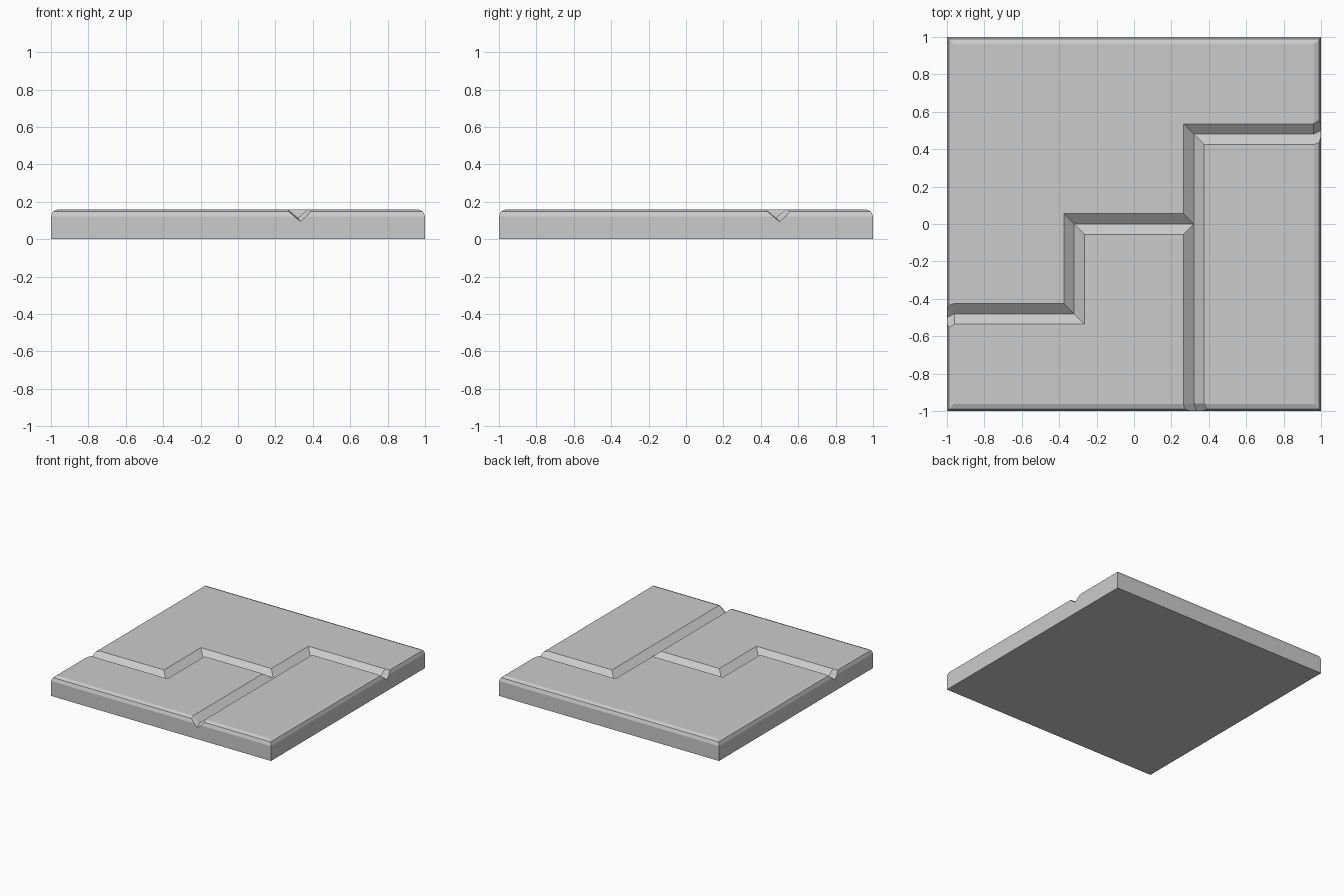
import bpy, bmesh
from mathutils import Vector

if "Cube" in bpy.data.objects:
    bpy.data.objects.remove(bpy.data.objects["Cube"])


def make_object(name, bm):
    bmesh.ops.recalc_face_normals(bm, faces=bm.faces)
    mesh = bpy.data.meshes.new(name)
    bm.to_mesh(mesh)
    bm.free()
    obj = bpy.data.objects.new(name, mesh)
    bpy.context.collection.objects.link(obj)
    return obj


def loft(name, rings):
    """Closed solid through equal-length rings of points."""
    bm = bmesh.new()
    rows = [[bm.verts.new(p) for p in ring] for ring in rings]
    n = len(rows[0])
    for a, b in zip(rows, rows[1:]):
        for i in range(n):
            j = (i + 1) % n
            bm.faces.new((a[i], a[j], b[j], b[i]))
    bm.faces.new(rows[0])
    bm.faces.new(rows[-1])
    return make_object(name, bm)


TOP, HALF, DEPTH, RISE = 0.16, 0.055, 0.045, 2.2


def groove(name, stations):
    """V cutter; each station is (x, y, drop, mitre direction)."""
    rings = []
    for x, y, drop, d in stations:
        base = Vector((x, y, TOP - DEPTH - drop))
        side = Vector((*d, 0)) * HALF * RISE
        up = Vector((0, 0, DEPTH * RISE))
        rings.append([base, base + side + up, base - side + up])
    obj = loft(name, rings)
    obj.hide_render = True
    return obj


# Slab with rounded top edges and square corners
slab = loft("tile_slab", [
    [(sx * r, sy * r, z) for sx, sy in ((-1, -1), (1, -1), (1, 1), (-1, 1))]
    for r, z in ((1, 0), (1, 0.122), (0.989, 0.149), (0.962, TOP))])

# Stepped grooves, drooping and flaring outward over the rounded rim
cutters = [
    groove("left_groove_cutter", [
        (-1.04, -0.52, 0.04, (0, 1)), (-0.96, -0.48, 0, (0, 1)),
        (-0.32, -0.48, 0, (-1, 1)), (-0.32, 0, 0, (-1, 1)),
        (0.312, 0, 0, (0, 1))]),
    groove("right_groove_cutter", [
        (0.347, -1.04, 0.04, (-1, 0)), (0.32, -0.96, 0, (-1, 0)),
        (0.32, 0.48, 0, (-1, 1)), (0.96, 0.48, 0, (0, 1)),
        (1.04, 0.52, 0.04, (0, 1))]),
]
for cutter in cutters:
    mod = slab.modifiers.new(cutter.name, 'BOOLEAN')
    mod.operation = 'DIFFERENCE'
    mod.solver = 'EXACT'
    mod.object = cutter

# Bake the cuts and remove the cutters
bpy.context.view_layer.update()
deps = bpy.context.evaluated_depsgraph_get()
baked = bpy.data.meshes.new_from_object(slab.evaluated_get(deps))
slab.modifiers.clear()
slab.data = baked
for cutter in cutters:
    bpy.data.objects.remove(cutter)
